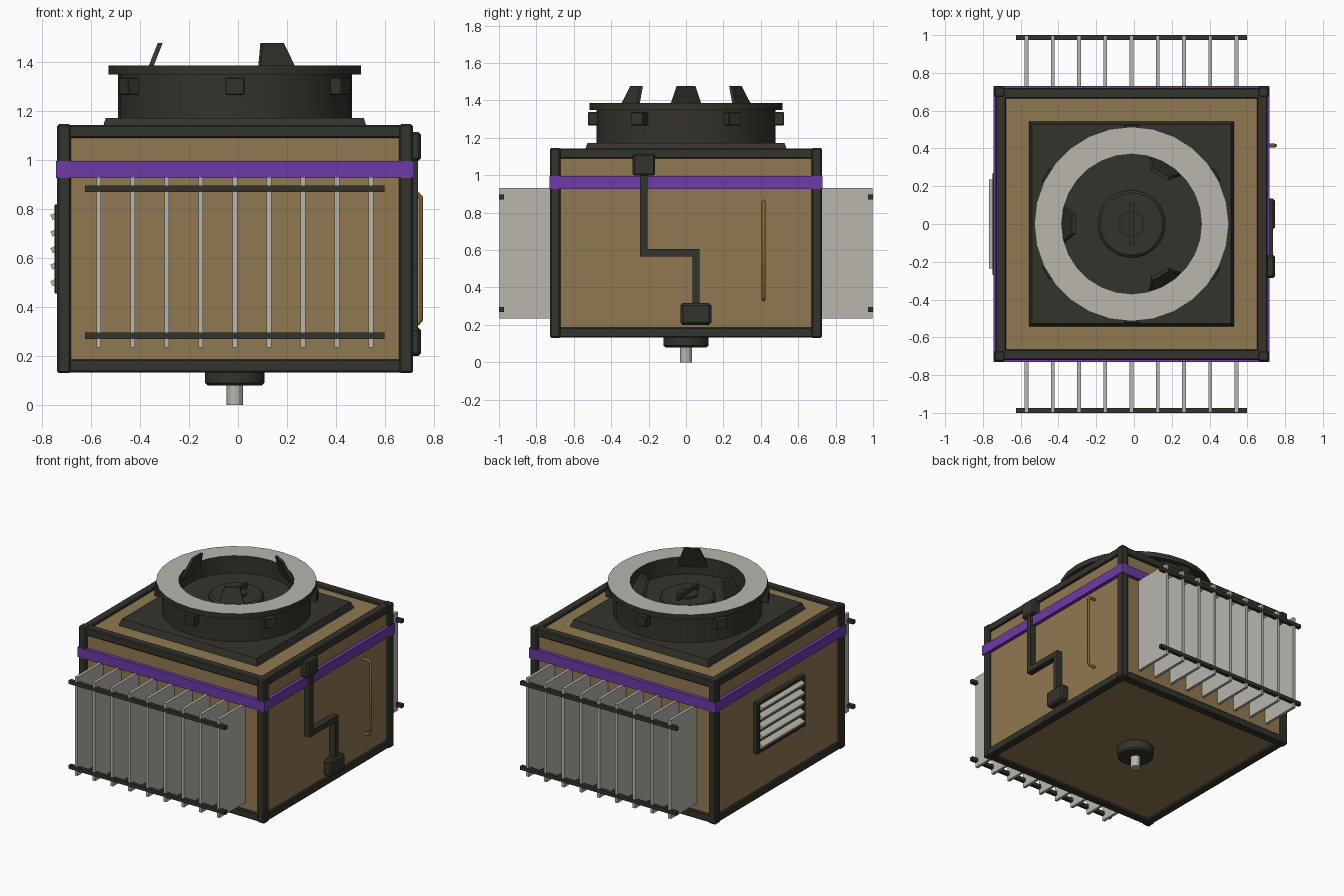
import bpy, bmesh, math
from mathutils import Matrix, Vector

if "Cube" in bpy.data.objects:
    bpy.data.objects.remove(bpy.data.objects["Cube"])

CX = -0.013          # body centre in x
HALF = 0.727         # half width of the frame
BASE, TOP = 0.13, 1.147


def material(name, r, g, b):
    m = bpy.data.materials.new(name)
    m.use_nodes = True
    m.diffuse_color = (r, g, b, 1)
    m.node_tree.nodes["Principled BSDF"].inputs["Base Color"].default_value = (r, g, b, 1)
    return m


BROWN = material("tan panel", 0.28, 0.19, 0.085)
DARK = material("dark metal", 0.034, 0.033, 0.025)
GREY = material("light grey metal", 0.48, 0.465, 0.42)
PURPLE = material("purple band", 0.15, 0.043, 0.38)
COPPER = material("copper brown", 0.25, 0.13, 0.035)


def finish(name, bm, *mats, smooth=False):
    bmesh.ops.recalc_face_normals(bm, faces=bm.faces)
    mesh = bpy.data.meshes.new(name)
    bm.to_mesh(mesh)
    bm.free()
    for m in mats:
        mesh.materials.append(m)
    if smooth:
        mesh.shade_smooth()
        mesh.set_sharp_from_angle(angle=math.radians(35))
    obj = bpy.data.objects.new(name, mesh)
    bpy.context.collection.objects.link(obj)
    return obj


def box(name, mat, x, y, z, bevel=0.0, matrix=None):
    """Box from three (low, high) ranges."""
    bm = bmesh.new()
    size = [r[1] - r[0] for r in (x, y, z)]
    mid = [(r[0] + r[1]) / 2 for r in (x, y, z)]
    bmesh.ops.create_cube(bm, size=1, matrix=Matrix.Translation(mid) @ Matrix.Diagonal((*size, 1)))
    if bevel:
        bmesh.ops.bevel(bm, geom=bm.edges[:], offset=bevel, segments=1, affect='EDGES')
    if matrix:
        bm.transform(matrix)
    return finish(name, bm, mat)


def lathe(name, profile, sides, *mats, smooth=True, rule=None):
    """Turn an (r, z) profile about the body axis."""
    bm = bmesh.new()
    verts = [bm.verts.new((r, 0, z)) for r, z in profile]
    edges = [bm.edges.new(pair) for pair in zip(verts, verts[1:])]
    bmesh.ops.spin(bm, geom=verts + edges, cent=(0, 0, 0), axis=(0, 0, 1),
                   angle=math.tau, steps=sides, use_merge=True)
    bmesh.ops.remove_doubles(bm, verts=bm.verts, dist=0.0005)
    bmesh.ops.recalc_face_normals(bm, faces=bm.faces)
    if rule:
        for f in bm.faces:
            f.material_index = rule(f)
    bm.transform(Matrix.Translation((CX, 0, 0)))
    return finish(name, bm, *mats, smooth=smooth)


def around(c, h):
    return (c - h, c + h)


# Body panels, set back from the frame
P = 0.705
box("body_panels", BROWN, around(CX, P), around(0, P), (BASE + 0.02, TOP - 0.02))

# Frame: posts slightly proud of the horizontal rails
W = 0.057
R = HALF - 0.006
for sx in (-1, 1):
    for sy in (-1, 1):
        xs = sorted((CX + sx * HALF, CX + sx * (HALF - W)))
        ys = sorted((sy * HALF, sy * (HALF - W)))
        box("corner_post", DARK, xs, ys, (BASE, TOP), 0.008)
for z in ((BASE + 0.003, BASE + W), (TOP - W, TOP - 0.003)):
    for s in (-1, 1):
        box("side_rail", DARK, sorted((CX + s * R, CX + s * (R - W))), around(0, R - 0.01), z, 0.006)
        box("cross_rail", DARK, around(CX, R - 0.01), sorted((s * R, s * (R - W))), z, 0.006)

# Purple band around the body
B = HALF + 0.004
box("purple_band", PURPLE, around(CX, B), around(0, B), (0.927, 0.997))

# Cooling fins with tie bars, front and back
for s in (-1, 1):
    for i in range(9):
        box("cooling_fin", GREY, around(CX + (i - 4) * 0.139, 0.01),
            sorted((s * 0.69, s * 0.997)), (0.235, 0.932))
    for z in (0.283, 0.883):
        box("fin_tie_bar", DARK, around(CX, 0.612), sorted((s * 0.974, s)), around(z, 0.013))

# Square plate carrying the round collar
bm = bmesh.new()
bmesh.ops.create_cone(bm, cap_ends=True, segments=4, radius1=0.545 * math.sqrt(2),
                      radius2=0.527 * math.sqrt(2), depth=0.055,
                      matrix=Matrix.Translation((CX, 0, 1.145)) @ Matrix.Rotation(math.pi / 4, 4, 'Z'))
finish("collar_plate", bm, DARK)

# Collar: drum, flange with grey top, recessed bowl
lathe("collar", [(0.478, 1.15), (0.478, 1.35), (0.515, 1.35), (0.515, 1.387), (0.37, 1.387),
                 (0.37, 1.265), (0, 1.265)], 28, DARK, GREY,
      rule=lambda f: int(f.calc_center_median().z > 1.386))

# Hub in the bowl with a grip bar
lathe("hub_disc", [(0.178, 1.26), (0.178, 1.282), (0.165, 1.292), (0, 1.292)], 32, DARK)
lathe("hub_knob", [(0.068, 1.285), (0.068, 1.305), (0, 1.305)], 24, DARK)
box("hub_grip", DARK, around(CX, 0.01), around(0, 0.11), (1.285, 1.33))

# Lugs around the drum
for i in range(6):
    turn = Matrix.Translation((CX, 0, 0)) @ Matrix.Rotation(math.radians(30 + 60 * i), 4, 'Z')
    box("drum_lug", DARK, (0.45, 0.525), around(0, 0.039), (1.267, 1.337), 0.004, turn)

# Three tapered claws leaning inwards
for angle in (60, 180, 300):
    bm = bmesh.new()
    rings = []
    for r, z, half in ((0.364, 1.32, 0.1), (0.341, 1.387, 0.08), (0.305, 1.478, 0.05)):
        rings.append([bm.verts.new((r + dr, h, z)) for dr, h in
                      ((-0.01, -half), (0.01, -half), (0.01, half), (-0.01, half))])
    for lo, hi in zip(rings, rings[1:]):
        for k in range(4):
            n = (k + 1) % 4
            bm.faces.new((lo[k], lo[n], hi[n], hi[k]))
    bm.faces.new(rings[0])
    bm.faces.new(rings[-1])
    bm.transform(Matrix.Translation((CX, 0, 0)) @ Matrix.Rotation(math.radians(angle), 4, 'Z'))
    finish("claw", bm, DARK)

# Conduit with end boxes on the left wall
X0 = CX + P - 0.01
box("upper_junction", DARK, (X0, 0.747), around(-0.225, 0.06), (0.998, 1.115), 0.01)
box("lower_junction", DARK, (X0, 0.747), around(0.053, 0.082), (0.2, 0.317), 0.012)
PX = (X0, 0.735)
box("conduit_upper", DARK, PX, around(-0.225, 0.02), (0.566, 1.01))
box("conduit_middle", DARK, PX, (-0.245, 0.072), (0.566, 0.606))
box("conduit_lower", DARK, PX, around(0.053, 0.019), (0.3, 0.606))

# Handle rod with bent ends
curve = bpy.data.curves.new("handle_rod", 'CURVE')
curve.dimensions = '3D'
curve.bevel_depth = 0.01
curve.bevel_resolution = 2
curve.use_fill_caps = True
path = [(0.68, 0.335), (0.735, 0.335), (0.747, 0.35), (0.747, 0.845), (0.735, 0.86), (0.68, 0.86)]
spline = curve.splines.new('POLY')
spline.points.add(len(path) - 1)
for p, (x, z) in zip(spline.points, path):
    p.co = (x, 0.415, z, 1)
curve.materials.append(COPPER)
bpy.context.collection.objects.link(bpy.data.objects.new("handle_rod", curve))

# Louvred vent on the right wall
VX = (-0.75, -0.7)
box("vent_back", DARK, (-0.728, -0.7), around(0, 0.26), (0.465, 0.81))
for s in (-1, 1):
    box("vent_side", DARK, VX, around(s * 0.253, 0.017), (0.455, 0.82), 0.005)
    box("vent_rail", DARK, VX, around(0, 0.265), around(0.6375 + s * 0.17, 0.0125), 0.005)
for i in range(5):
    tilt = Matrix.Translation((-0.742, 0, 0.505 + 0.0675 * i)) @ Matrix.Rotation(math.radians(-25), 4, 'Y')
    box("vent_slat", GREY, around(0, 0.022), around(0, 0.236), around(0, 0.011), 0, tilt)

# Drive boss and shaft underneath
lathe("drive_boss", [(0, 0.08), (0.11, 0.08), (0.121, 0.09), (0.121, 0.155), (0, 0.155)], 32, DARK)
lathe("drive_shaft", [(0, 0), (0.033, 0), (0.033, 0.1), (0, 0.1)], 12, GREY, smooth=False)
